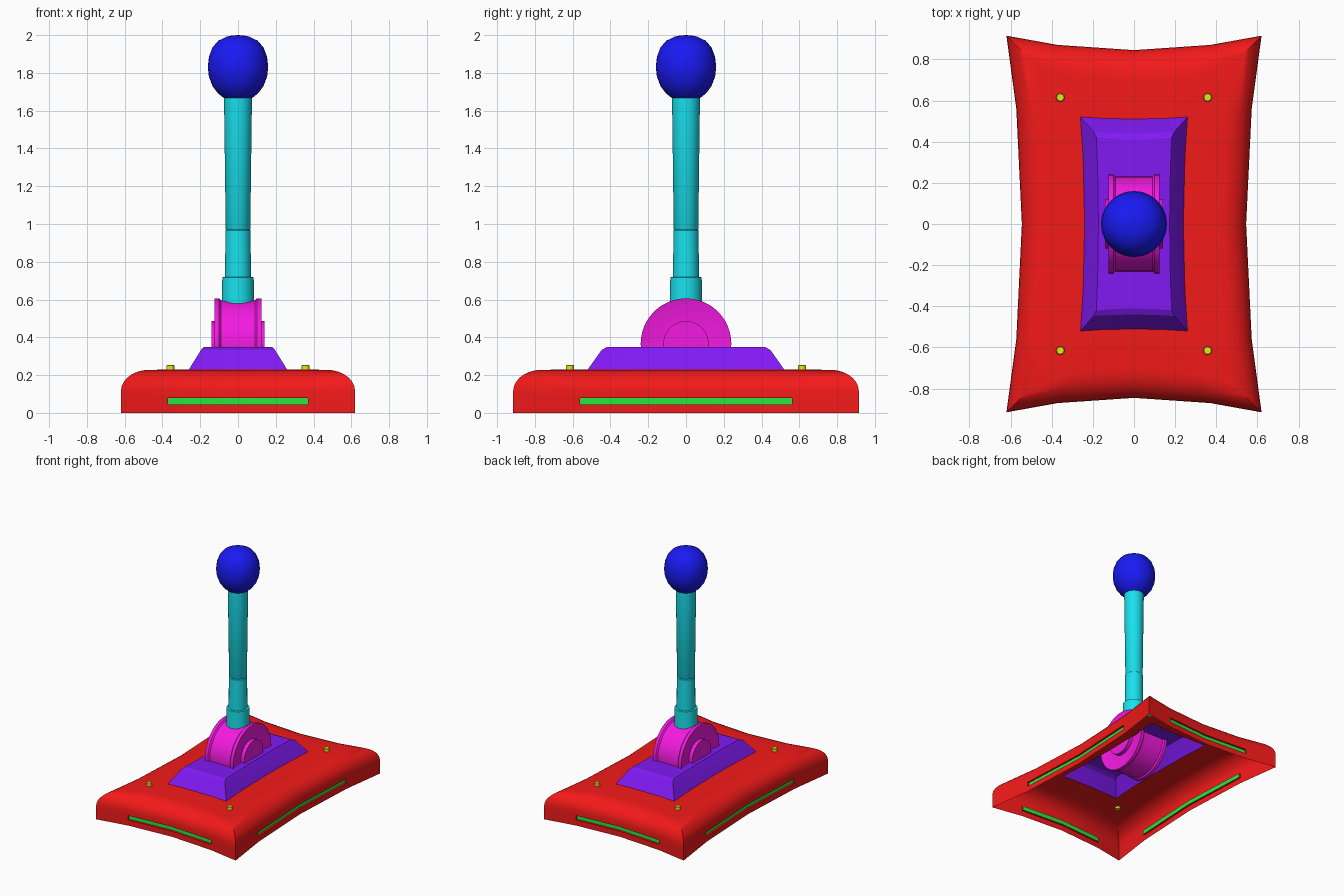
import bpy, bmesh, math
from mathutils import Matrix

if "Cube" in bpy.data.objects:
    bpy.data.objects.remove(bpy.data.objects["Cube"])

def material(name, rgb):
    m = bpy.data.materials.new(name)
    m.diffuse_color = (*rgb, 1)
    m.use_nodes = True
    m.node_tree.nodes["Principled BSDF"].inputs["Base Color"].default_value = m.diffuse_color
    return m

RED = material("red", (0.9, 0.01, 0.01))
GREEN = material("green", (0.02, 0.8, 0.05))
PURPLE = material("purple", (0.22, 0.01, 0.9))
MAGENTA = material("magenta", (0.9, 0.01, 0.75))
CYAN = material("cyan", (0.01, 0.75, 0.85))
BLUE = material("blue", (0.01, 0.01, 0.9))
YELLOW = material("yellow", (0.8, 0.8, 0.01))

def finish(name, bm, mats, angle=35):
    me = bpy.data.meshes.new(name)
    bm.to_mesh(me)
    bm.free()
    for m in mats:
        me.materials.append(m)
    ob = bpy.data.objects.new(name, me)
    bpy.context.collection.objects.link(ob)
    bpy.ops.object.select_all(action='DESELECT')
    ob.select_set(True)
    bpy.context.view_layer.objects.active = ob
    bpy.ops.object.shade_smooth_by_angle(angle=math.radians(angle))
    return ob

def pinched_ring(bm, cx, cy, mx, my, z):
    """Rectangle with bowed-in sides: corner (cx, cy), side middles mx and my. 16 points."""
    fx, fy, k = 0.597, 0.612, 0.36
    sx, sy = mx + k * (cx - mx), my + k * (cy - my)
    half = [(-cx, -cy), (-cx * fx, -sy), (0, -my), (cx * fx, -sy),
            (cx, -cy), (sx, -cy * fy), (mx, 0), (sx, cy * fy)]
    pts = half + [(-x, -y) for x, y in half]
    return [bm.verts.new((x, y, z)) for x, y in pts]

def bridge(bm, a, b):
    n = len(a)
    return [bm.faces.new((a[i], a[(i + 1) % n], b[(i + 1) % n], b[i])) for i in range(n)]

def lathe(name, profile, mat, steps=40, matrix=None, angle=35):
    """Spin (radius, height) points around z."""
    bm = bmesh.new()
    vs = [bm.verts.new((r, 0, z)) for r, z in profile]
    es = [bm.edges.new(p) for p in zip(vs, vs[1:])]
    bmesh.ops.spin(bm, geom=vs + es, cent=(0, 0, 0), axis=(0, 0, 1),
                   angle=2 * math.pi, steps=steps)
    bmesh.ops.remove_doubles(bm, verts=bm.verts, dist=1e-5)
    bmesh.ops.recalc_face_normals(bm, faces=bm.faces)
    if matrix:
        bm.transform(matrix)
    return finish(name, bm, [mat], angle)

# base shell: open underneath, rounded shoulder, hole for the plinth
bm = bmesh.new()
levels = [(0, 0), (0, 0.045), (0, 0.08), (0, 0.115)]
for i in range(1, 8):
    t = math.pi / 2 * i / 7
    levels.append((0.15 * (1 - math.cos(t)), 0.115 + 0.113 * math.sin(t)))
rings = [pinched_ring(bm, 0.62 - d, 0.915 - d, 0.545 - d * 0.9, 0.845 - d, z)
         for d, z in levels]
rings.append(pinched_ring(bm, 0.26, 0.52, 0.24, 0.51, 0.23))
rows = [bridge(bm, a, b) for a, b in zip(rings, rings[1:])]
# recessed green slots in the four side walls
for side in range(4):
    slot = [rows[1][side * 4 + 1], rows[1][side * 4 + 2]]
    bm.normal_update()
    bmesh.ops.inset_region(bm, faces=slot, thickness=0.0005, depth=-0.014)
    for f in slot:
        f.material_index = 1
finish("base_shell", bm, [RED, GREEN])

# plinth
bm = bmesh.new()
rings = [pinched_ring(bm, *p) for p in ((0.26, 0.52, 0.24, 0.51, 0.23),
                                        (0.196, 0.447, 0.185, 0.44, 0.333),
                                        (0.183, 0.42, 0.173, 0.41, 0.348))]
for a, b in zip(rings, rings[1:]):
    bridge(bm, a, b)
bm.faces.new(rings[-1])
finish("plinth", bm, [PURPLE], 25)

# pivot wheel with side bosses, axis along x
half = [(0, 0.14), (0.12, 0.14), (0.12, 0.11), (0.18, 0.112),
        (0.24, 0.125), (0.24, 0.10), (0.23, 0.09)]
profile = half + [(r, -x) for r, x in reversed(half)]
lathe("pivot_wheel", profile, MAGENTA, 48,
      Matrix.Translation((0, 0, 0.366)) @ Matrix.Rotation(math.pi / 2, 4, 'Y'), 25)

# lever shaft with collar
lathe("lever_shaft", [(0, 0.58), (0.086, 0.58), (0.083, 0.718), (0.068, 0.72),
                      (0.067, 0.965), (0.062, 0.97), (0.065, 0.975),
                      (0.074, 1.67), (0, 1.67)], CYAN)

# knob
lathe("knob", [(0, 1.663), (0.072, 1.665), (0.105, 1.69), (0.135, 1.73),
               (0.154, 1.78), (0.16, 1.83), (0.154, 1.885), (0.135, 1.935),
               (0.105, 1.97), (0.06, 1.992), (0.03, 1.998), (0, 2.0)], BLUE)

# screws
for sx in (-1, 1):
    for sy in (-1, 1):
        lathe("screw", [(0, 0.215), (0.021, 0.215), (0.021, 0.25), (0.017, 0.254), (0, 0.254)],
              YELLOW, 16, Matrix.Translation((sx * 0.358, sy * 0.615, 0)))
